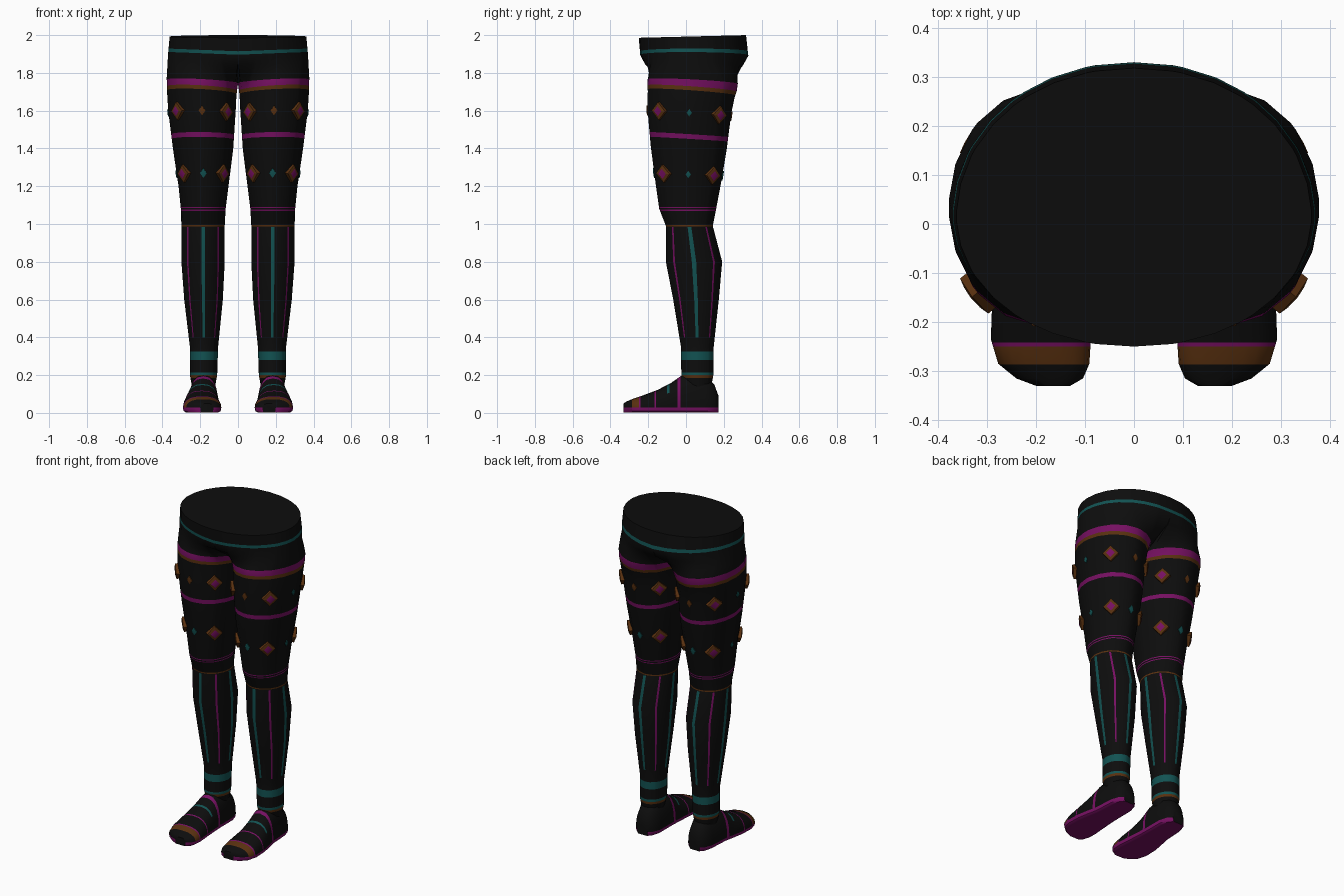
import bpy, bmesh, math
from mathutils import Vector

if "Cube" in bpy.data.objects:
    bpy.data.objects.remove(bpy.data.objects["Cube"])


def material(name, rgb):
    m = bpy.data.materials.new(name)
    m.diffuse_color = (*rgb, 1)
    m.use_nodes = True
    m.node_tree.nodes["Principled BSDF"].inputs["Base Color"].default_value = m.diffuse_color
    return m


MATS = [material("black_fabric", (0.004, 0.004, 0.004)),
        material("teal_trim", (0.006, 0.085, 0.085)),
        material("magenta_trim", (0.18, 0.005, 0.12)),
        material("bronze_trim", (0.10, 0.030, 0.005))]
BLACK, TEAL, MAGENTA, BRONZE = range(4)


def interp(table, t):
    """Linear lookup in rows sorted by their first value."""
    if t <= table[0][0]:
        return table[0][1:]
    for a, b in zip(table, table[1:]):
        if t <= b[0]:
            f = (t - a[0]) / (b[0] - a[0])
            return [p + (q - p) * f for p, q in zip(a[1:], b[1:])]
    return table[-1][1:]


# Leg profile: height, inner x, outer x, front y, back y
LEG = [(0.12, .125, .24, .00, .13), (0.20, .11, .255, -.025, .145),
       (0.35, .105, .255, -.027, .147), (0.60, .08, .285, -.068, .174),
       (0.80, .07, .30, -.107, .192), (0.99, .07, .30, -.107, .142),
       (1.08, .065, .303, -.142, .16), (1.20, .05, .315, -.16, .182),
       (1.40, .025, .345, -.187, .215), (1.60, .012, .37, -.205, .24),
       (1.69, .008, .376, -.203, .258), (1.765, 0, .378, -.21, .285),
       (1.90, 0, .37, -.242, .33), (1.992, 0, .362, -.25, .318)]
# Tilt of the rings along y and along x by height
TILT = [(1.1, 0, 0), (1.3, .05, 0), (1.6, .07, .02), (1.72, .07, .06),
        (1.8, .03, .05), (1.92, 0, .04), (1.992, -.025, 0)]
# Horizontal bands: low, high, colour
BANDS = [(.20, .215, TEAL), (.185, .20, BRONZE), (.28, .325, TEAL),
         (.988, .996, BRONZE), (1.07, 1.076, MAGENTA), (1.084, 1.09, MAGENTA),
         (1.45, 1.475, MAGENTA), (1.70, 1.72, BRONZE), (1.72, 1.757, MAGENTA),
         (1.903, 1.922, TEAL)]


def surface(z, deg):
    """Point on the right leg; 0 = outer side, -90 = front."""
    xi, xo, yf, yb = interp(LEG, z)
    a = math.radians(deg)
    cx, cy = (xi + xo) / 2, (yf + yb) / 2
    x = cx + (xo - xi) / 2 * math.cos(a)
    y = cy + (yb - yf) / 2 * math.sin(a)
    # Above the crotch the two legs blend into one waist outline
    w = min(1, max(0, (z - 1.74) / 0.12))
    if w > 0:
        if abs(deg) <= 158:
            t = a * 90 / 157.5
            c, s = max(0, math.cos(t)) ** .95, math.sin(t)
            hx = xo * c if abs(deg) < 157 else 0
            hy = .015 + ((yb - .015) if s > 0 else (.015 - yf)) * s
        else:
            hx, hy = 0, y
            x = 0
        x, y = x + (hx - x) * w, y + (hy - y) * w
    ky, kx = interp(TILT, z)
    return Vector((x, y, z - ky * y + kx * (x - .19)))


def finish(name, bm, angle=40):
    bmesh.ops.recalc_face_normals(bm, faces=bm.faces)
    me = bpy.data.meshes.new(name)
    bm.to_mesh(me)
    bm.free()
    for m in MATS:
        me.materials.append(m)
    ob = bpy.data.objects.new(name, me)
    bpy.context.collection.objects.link(ob)
    mod = ob.modifiers.new("mirror", 'MIRROR')
    mod.use_axis[0] = True
    mod.merge_threshold = 0.0005
    bpy.context.view_layer.objects.active = ob
    ob.select_set(True)
    bpy.ops.object.shade_smooth_by_angle(angle=math.radians(angle))
    ob.select_set(False)
    return ob


def loft(rings, colour):
    """Skin closed rings and cap both ends; colour(i, j) picks each face."""
    bm = bmesh.new()
    vs = [[bm.verts.new(p) for p in r] for r in rings]
    n = len(vs[0])
    for i in range(len(vs) - 1):
        for j in range(n):
            k = (j + 1) % n
            f = bm.faces.new((vs[i][j], vs[i][k], vs[i + 1][k], vs[i + 1][j]))
            f.material_index = colour(i, j)
    bm.faces.new(vs[0])
    bm.faces.new(vs[-1])
    return bm


# Legs and waist: narrow columns at every 45 degrees carry the calf stripes
angles = []
for k in range(-4, 4):
    d = 4.5 if k % 2 == 0 else 2.6
    angles += [45 * k - d, 45 * k + d, 45 * k + 22.5]
angles = [(a + 180) % 360 - 180 for a in angles]
levels = sorted({r[0] for r in LEG} | {b for band in BANDS for b in band[:2]}
                | {.40, .984, 1.80, 1.85})


def leg_colour(i, j):
    z = (levels[i] + levels[i + 1]) / 2
    for lo, hi, c in BANDS:
        if lo < z < hi:
            return c
    if .40 < z < .984 and j % 3 == 0:
        return TEAL if (j // 3) % 2 == 0 else MAGENTA
    return BLACK


bm = loft([[surface(z, a) for a in angles] for z in levels], leg_colour)
inner = [f for f in bm.faces if all(abs(v.co.x) < 1e-5 for v in f.verts)]
bmesh.ops.delete(bm, geom=inner, context='FACES')
finish("legs_and_waist", bm)

# Feet: y, centre x, half width, top height
FOOT = [(-.33, .165, .035, .05), (-.315, .172, .068, .06), (-.285, .184, .093, .073),
        (-.235, .190, .102, .09), (-.15, .192, .097, .122), (-.08, .188, .088, .158),
        (-.02, .183, .08, .20), (.10, .180, .076, .20), (.15, .180, .06, .15),
        (.172, .180, .035, .09)]
FOOT_BANDS = [(-.287, -.25, BRONZE), (-.25, -.242, MAGENTA), (-.168, -.16, MAGENTA),
              (-.10, -.088, TEAL), (-.045, -.028, MAGENTA)]
ys = sorted({r[0] for r in FOOT} | {b for band in FOOT_BANDS for b in band[:2]})
SIDES = 20


def foot_ring(y):
    cx, hw, top = interp(FOOT, y)
    ring = []
    for j in range(SIDES):
        a = 2 * math.pi * j / SIDES
        c, s = math.cos(a), math.sin(a)
        x = cx + hw * math.copysign(abs(c) ** .8, c)
        z = .028 + (top - .028) * s ** .9 if s > 1e-6 else max(.003, .028 + .06 * s)
        ring.append((x, y, z))
    return ring


def foot_colour(i, j):
    if j >= SIDES // 2:
        return MAGENTA
    y = (ys[i] + ys[i + 1]) / 2
    for lo, hi, c in FOOT_BANDS:
        if lo < y < hi and (c != TEAL or 2 <= j < 8):
            return c
    return BLACK


finish("feet", loft([foot_ring(y) for y in ys], foot_colour))


# Diamond studs standing on the thighs
def diamond(bm, z, deg, half_w, half_h, depth, rim, core):
    p = surface(z, deg)
    side = (surface(z, deg + 4) - surface(z, deg - 4)).normalized()
    up = (surface(z + .02, deg) - surface(z - .02, deg)).normalized()
    out = side.cross(up).normalized()

    def ring(s, h):
        return [bm.verts.new(p + out * h + side * half_w * s * u + up * half_h * s * v)
                for u, v in ((1, 0), (0, 1), (-1, 0), (0, -1))]
    rings = [ring(1, -.012), ring(1, depth * .7), ring(.55, depth)]
    for a, b in zip(rings, rings[1:]):
        for j in range(4):
            k = (j + 1) % 4
            bm.faces.new((a[j], a[k], b[k], b[j])).material_index = rim
    bm.faces.new(rings[0]).material_index = rim
    bm.faces.new(rings[-1]).material_index = core


studs, plates = bmesh.new(), bmesh.new()
for z, front in ((1.587, BRONZE), (1.263, TEAL)):
    for a in (-135, -45, 45, 135):
        diamond(studs, z, a, .046, .048, .018, BRONZE, MAGENTA)
    for a in (-90, 90):
        diamond(plates, z, a, .018, .026, .005, front, front)
    diamond(plates, z, 0, .014, .02, .005, TEAL, TEAL)
finish("thigh_studs", studs, 20)
finish("thigh_small_diamonds", plates, 20)
